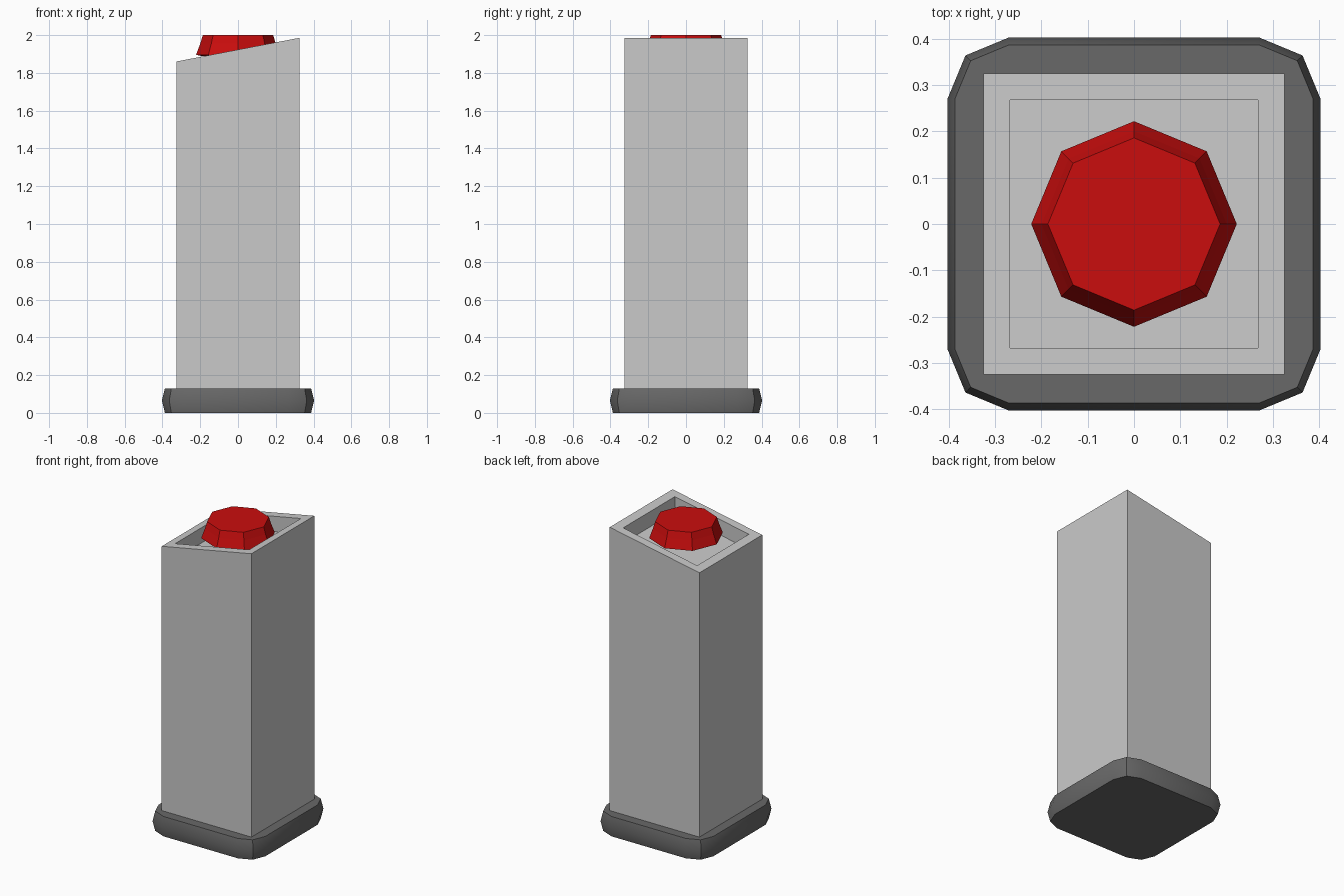
import bpy, bmesh, math

if "Cube" in bpy.data.objects:
    bpy.data.objects.remove(bpy.data.objects["Cube"])


def material(name, rgb):
    m = bpy.data.materials.new(name)
    m.diffuse_color = (*rgb, 1)
    m.use_nodes = True
    m.node_tree.nodes["Principled BSDF"].inputs["Base Color"].default_value = m.diffuse_color
    return m


LIGHT = material("light grey", (0.59, 0.59, 0.59))
DARK = material("dark grey", (0.14, 0.14, 0.14))
RED = material("red", (0.59, 0.004, 0.004))


def finish(name, bm, mat, smooth=None):
    bmesh.ops.recalc_face_normals(bm, faces=bm.faces)
    me = bpy.data.meshes.new(name)
    bm.to_mesh(me)
    bm.free()
    me.materials.append(mat)
    ob = bpy.data.objects.new(name, me)
    bpy.context.collection.objects.link(ob)
    if smooth:
        bpy.ops.object.select_all(action='DESELECT')
        ob.select_set(True)
        bpy.context.view_layer.objects.active = ob
        bpy.ops.object.shade_smooth_by_angle(angle=math.radians(smooth))
    return ob


def loft(rings):
    """Skin stacked rings of equal point count and cap both ends."""
    bm = bmesh.new()
    loops = [[bm.verts.new(p) for p in r] for r in rings]
    n = len(loops[0])
    for a, b in zip(loops, loops[1:]):
        for i in range(n):
            j = (i + 1) % n
            bm.faces.new((a[i], a[j], b[j], b[i]))
    bm.faces.new(loops[0][::-1])
    bm.faces.new(loops[-1])
    return bm


def square(h, zf):
    return [(x, y, zf(x)) for x, y in ((-h, -h), (h, -h), (h, h), (-h, h))]


def rounded(half, z, start=0.27):
    """Square with two-segment rounded corners."""
    pts, r = [], half - start
    for k in range(4):
        c = math.pi / 4 + k * math.pi / 2
        cx, cy = (math.copysign(start, f(c)) for f in (math.cos, math.sin))
        for d in (-1, 0, 1):
            a = c + d * math.pi / 4
            pts.append((cx + r * math.cos(a), cy + r * math.sin(a), z))
    return pts


def octagon(r, z):
    return [(r * math.cos(i * math.pi / 4), r * math.sin(i * math.pi / 4), z)
            for i in range(8)]


# bulged foot
finish("base", loft([rounded(0.387, 0), rounded(0.403, 0.065),
                     rounded(0.387, 0.13)]), DARK, 30)


# pillar with slanted top and a recessed panel
def slant(x):
    return 1.923 + x * 0.125 / 0.65


finish("pillar", loft([square(0.325, lambda x: 0.12), square(0.325, slant),
                       square(0.268, slant),
                       square(0.268, lambda x: slant(x) - 0.1)]), LIGHT)

# eight-sided push button
finish("button", loft([octagon(0.165, 1.885), octagon(0.222, 1.895),
                       octagon(0.2, 1.955), octagon(0.186, 2.0)]), RED)
